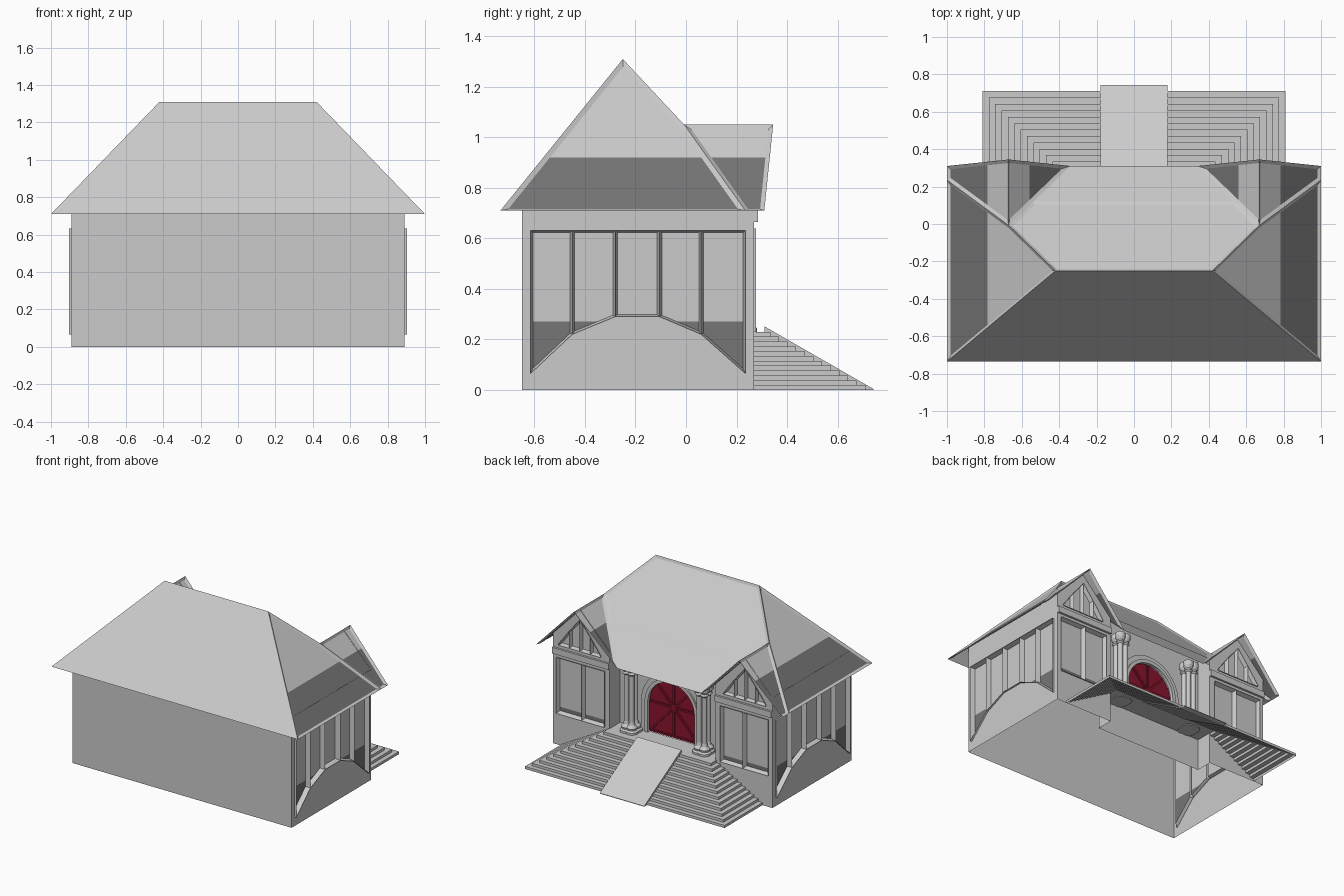
import bpy, bmesh, math
from mathutils import Vector

if "Cube" in bpy.data.objects:
    bpy.data.objects.remove(bpy.data.objects["Cube"])


def material(name, rgb):
    m = bpy.data.materials.new(name)
    m.diffuse_color = (*rgb, 1)
    m.use_nodes = True
    m.node_tree.nodes["Principled BSDF"].inputs["Base Color"].default_value = m.diffuse_color
    return m


GREY = material("light_grey", (0.6, 0.6, 0.6))
DARK = material("dark_grey", (0.18, 0.18, 0.18))
RED = material("door_red", (0.25, 0.007, 0.025))


def finish(name, bm, mats=(GREY,), mirror=False):
    me = bpy.data.meshes.new(name)
    bm.to_mesh(me)
    bm.free()
    ob = bpy.data.objects.new(name, me)
    bpy.context.collection.objects.link(ob)
    for m in mats:
        me.materials.append(m)
    if mirror:
        ob.modifiers.new("mirror", 'MIRROR').use_mirror_merge = False
    return ob


def plate(name, loops, thick=None, mats=(GREY,), mirror=False):
    """Flat sheet: first loop is the outline, others are holes; optional thickness vector."""
    bm = bmesh.new()
    edges = []
    for loop in loops:
        vs = [bm.verts.new(p) for p in loop]
        edges += [bm.edges.new((vs[i - 1], vs[i])) for i in range(len(vs))]
    if len(loops) == 1:
        bm.faces.new(vs)
    else:
        bmesh.ops.triangle_fill(bm, edges=edges, use_beauty=True)
    if thick:
        r = bmesh.ops.extrude_face_region(bm, geom=bm.faces[:], use_keep_orig=True)
        bmesh.ops.translate(bm, vec=thick, verts=[v for v in r["geom"] if isinstance(v, bmesh.types.BMVert)])
    bmesh.ops.recalc_face_normals(bm, faces=bm.faces[:])
    return finish(name, bm, mats, mirror)


def panels(name, polys, facing, width, depth, cut_z, skirt=None, mirror=True):
    """Framed panes: each polygon gets a raised border, the pane is dark below cut_z."""
    bm = bmesh.new()
    facing = Vector(facing)
    for poly in polys:
        f = bm.faces.new([bm.verts.new(p) for p in poly])
        f.normal_update()
        if f.normal.dot(facing) < 0:
            f.normal_flip()
            f.normal_update()
        rim = list(f.edges)
        if skirt:
            r = bmesh.ops.extrude_edge_only(bm, edges=rim)
            bmesh.ops.translate(bm, vec=skirt, verts=[v for v in r["geom"] if isinstance(v, bmesh.types.BMVert)])
        bmesh.ops.inset_region(bm, faces=[f], thickness=width, depth=-depth,
                               use_boundary=True, use_even_offset=True)
        r = bmesh.ops.bisect_plane(bm, geom=[f] + list(f.edges) + list(f.verts), dist=1e-5,
                                   plane_co=(0, 0, cut_z), plane_no=(0, 0, 1))
        for g in r["geom"]:
            if isinstance(g, bmesh.types.BMFace) and g.calc_center_median().z < cut_z \
                    and abs(g.normal.dot(f.normal)) > 0.99:
                g.material_index = 1
    return finish(name, bm, (GREY, DARK), mirror)


def box(name, lo, hi, mats=(GREY,), mirror=False):
    loop = [(lo[0], lo[1], lo[2]), (hi[0], lo[1], lo[2]), (hi[0], lo[1], hi[2]), (lo[0], lo[1], hi[2])]
    return plate(name, [loop], (0, hi[1] - lo[1], 0), mats, mirror)


# ---- Roof: plain front slope, framed hips, framed back slope and two gabled wings
E = 0.71


def back_z(y):
    return 1.31 - 1.071 * (y + 0.25)


plate("front_roof", [[(-1, -.735, E), (1, -.735, E), (.42, -.25, 1.31), (-.42, -.25, 1.31)]])
ridge_in = (.67, -.007, 1.05)
ridge_out = (.67, .345, 1.05)
hip = [(1, -.735, E), (1, .235, E), ridge_in, (.42, -.25, 1.31)]
wing_outer = [(1, .235, E), (1, .31, E), ridge_out, ridge_in]
wing_inner = [(.34, .31, E), ridge_in, ridge_out]
panels("side_and_wing_roof", [hip, wing_outer, wing_inner], (0, 0, 1), .018, .01, .92)
vx = .542
right = [(.42, -.25, 1.31), ridge_in, (vx, .12, back_z(.12))]
left = [(-x, y, z) for x, y, z in reversed(right)]
panels("back_roof_upper", [right + left], (0, 0, 1), .018, .008, 0, mirror=False)
plate("back_roof_lower", [[(-vx, .12, back_z(.12)), (vx, .12, back_z(.12)), (.34, .31, E), (-.34, .31, E)]])

# ---- Walls, open at the bottom
X, F, B, R, W = .89, -.65, .27, .15, .43
plate("front_wall", [[(-X, F, 0), (X, F, 0), (X, F, .81), (-X, F, .81)]])
plate("porch_side_wall", [[(W, R, 0), (W, B, 0), (W, B, .75), (W, R, .85)]], mirror=True)

# Side walls with a five-bay window over a stepped sill
ys = [-.615, -.45, -.28, -.105, .06, .235]
sill = [.065, .22, .29, .29, .22, .065]
TOP = .632
hole = [(X, y, z) for y, z in zip(ys, sill)] + [(X, ys[-1], TOP), (X, ys[0], TOP)]
plate("side_wall", [[(X, F, 0), (X, B, 0), (X, B, .81), (X, F, .81)], hole], mirror=True)
xo = .904
bays = [[(xo, ys[i], sill[i]), (xo, ys[i + 1], sill[i + 1]), (xo, ys[i + 1], TOP), (xo, ys[i], TOP)]
        for i in range(5)]
panels("side_window", bays, (1, 0, 0), .009, .035, .27, (-.02, 0, 0))

# Wing back walls with a two-bay window and a gable light
gx = [.5, .585, .67, .755, .84]
gz = [.745, .86, .965, .86, .745]
GB = .735
win = [(.47, B, .23), (.86, B, .23), (.86, B, .64), (.47, B, .64)]
gable_hole = [(x, B, z) for x, z in zip(gx, gz)] + [(gx[-1], B, GB), (gx[0], B, GB)]
plate("wing_wall", [[(W, B, 0), (X, B, 0), (X, B, .81), (.67, B, 1.04), (W, B, .795)],
                    win, gable_hole], mirror=True)
yo = .278
panels("wing_window", [[(a, yo, .23), (b, yo, .23), (b, yo, .64), (a, yo, .64)]
                       for a, b in ((.47, .655), (.655, .86))], (0, 1, 0), .012, .03, .27, (0, -.015, 0))
panels("gable_window", [[(gx[i], yo, GB), (gx[i + 1], yo, GB), (gx[i + 1], yo, gz[i + 1]), (gx[i], yo, gz[i])]
                        for i in range(4)], (0, 1, 0), .008, .03, 0, (0, -.015, 0))
box("wing_beam", (W, B - .005, .665), (X, .285, .71), mirror=True)


# ---- Porch wall, arched surround and double door
def arch(r, y, spring=.45, base=.23, n=20):
    pts = [(r, y, base)]
    pts += [(r * math.cos(math.pi * i / n), y, spring + r * math.sin(math.pi * i / n)) for i in range(n + 1)]
    return pts + [(-r, y, base)]


plate("porch_wall", [[(-W, R, 0), (W, R, 0), (W, R, .86), (-W, R, .86)], arch(.2, R)])
for r0, r1, t in ((.2, .25, .012), (.19, .215, .024)):
    plate("door_surround", [arch(r1, R) + arch(r0, R)[::-1]], (0, t, 0))
plate("door", [arch(.2, .135)], (0, -.01, 0), (RED,))


def door_bar(a, b, w=.007):
    a, b = Vector((a[0], .134, a[1])), Vector((b[0], .134, b[1]))
    side = (b - a).cross(Vector((0, 1, 0))).normalized() * w
    plate("door_bar", [[a + side, b + side, b - side, a - side]], (0, .012, 0), (RED,))


door_bar((0, .23), (0, .645))
for z in (.237, .45):
    door_bar((-.19, z), (.19, z))
for s in (-1, 1):
    door_bar((.19 * s, .24), (0, .45))
    door_bar((0, .45), (.13 * s, .585))

# ---- Wrap-around stairs with deck
bm = bmesh.new()
N, H = 12, .23 / 12
prev = None
for i in range(N):
    x, y = .81 - .034 * i, .71 - .0342 * i
    for z in (i * H, (i + 1) * H):
        cur = [bm.verts.new(p) for p in ((-x, B, z), (-x, y, z), (x, y, z), (x, B, z))]
        if prev:
            for k in range(3):
                bm.faces.new((prev[k + 1], prev[k], cur[k], cur[k + 1]))
        prev = cur
bm.faces.new(prev[::-1])
bmesh.ops.recalc_face_normals(bm, faces=bm.faces[:])
finish("stairs", bm)
plate("porch_deck", [[(-W, R, .23), (W, R, .23), (W, B, .23), (-W, B, .23)]])

# Straight ramp over the steps
plate("ramp", [[(-.18, .31, .252), (-.18, .742, .004), (-.18, .742, 0), (-.18, .70, 0), (-.18, .31, .222)]],
      (.36, 0, 0))

# ---- Clustered columns
profile = [(.046, .225), (.046, .245), (.034, .255), (.038, .27), (.022, .29), (.018, .31),
           (.018, .65), (.028, .66), (.022, .675), (.034, .695), (.034, .73)]
SEG = 14
bm = bmesh.new()
for k in range(4):
    ang = math.pi / 4 + k * math.pi / 2
    cx, cy = .295 + .03 * math.cos(ang), .215 + .03 * math.sin(ang)
    rings = [[bm.verts.new((cx + r * math.cos(2 * math.pi * j / SEG), cy + r * math.sin(2 * math.pi * j / SEG), z))
              for j in range(SEG)] for r, z in profile]
    for a, b in zip(rings, rings[1:]):
        for j in range(SEG):
            bm.faces.new((a[j - 1], a[j], b[j], b[j - 1]))
    bm.faces.new(rings[0][::-1])
    bm.faces.new(rings[-1])
finish("porch_columns", bm, mirror=True)
